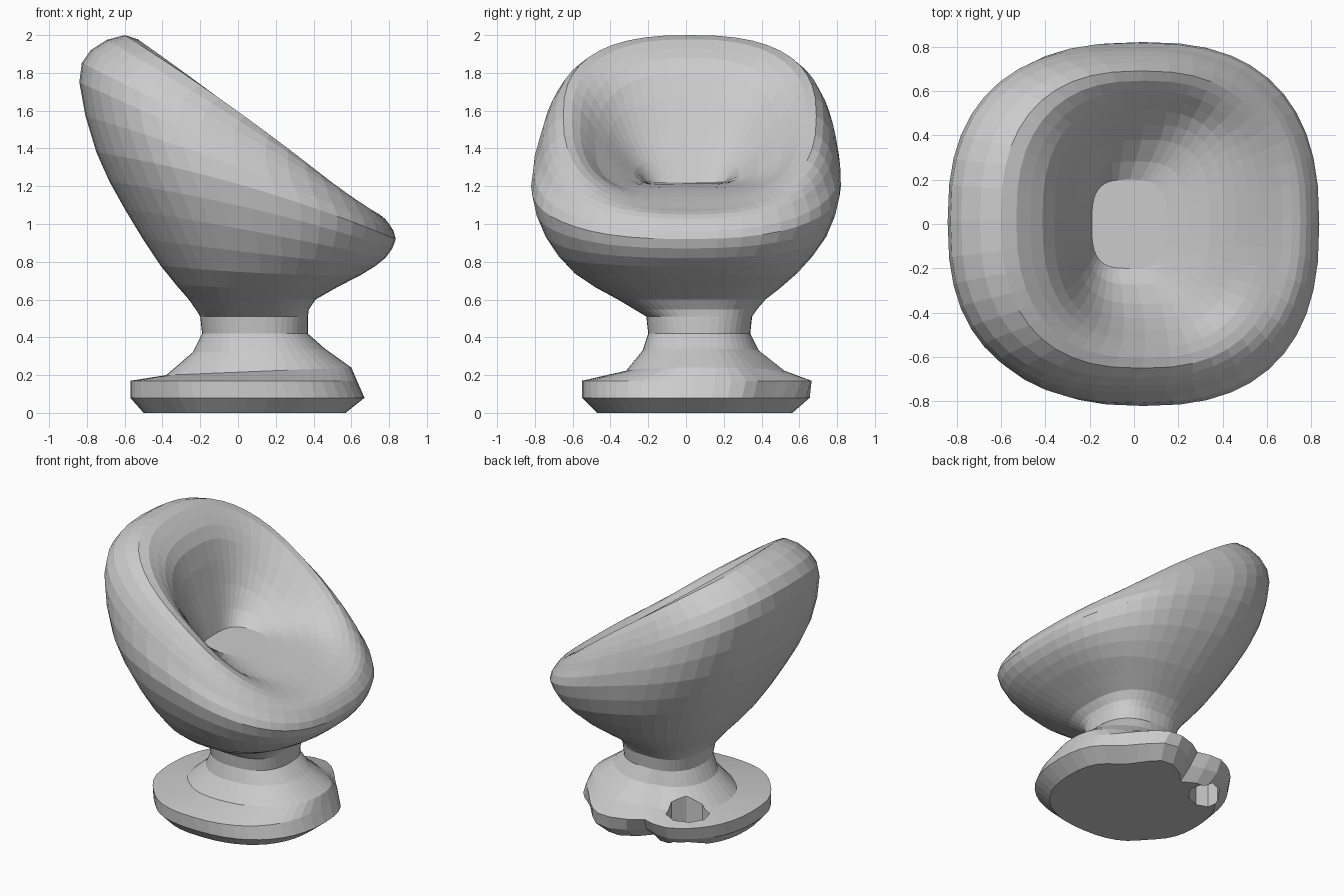
import bpy, bmesh, math

if "Cube" in bpy.data.objects:
    bpy.data.objects.remove(bpy.data.objects["Cube"])

SEG = 44


def ring(p):
    """Saddle-shaped superellipse: back x, front x, low y, high y, z back/side/front, exponent."""
    xb, xf, y0, y1, zb, zs, zf, n = p
    pts = []
    for i in range(SEG):
        t = 2 * math.pi * i / SEG
        c = math.copysign(abs(math.cos(t)) ** (2 / n), math.cos(t))
        s = math.copysign(abs(math.sin(t)) ** (2 / n), math.sin(t))
        x = (xb + xf) / 2 + (xf - xb) / 2 * c
        y = (y0 + y1) / 2 + (y1 - y0) / 2 * s
        z = zs + (zf - zb) / 2 * c + ((zf + zb) / 2 - zs) * c * c
        pts.append((x, y, z))
    return pts


def refine(rows):
    """Insert one Catmull-Rom row between each pair of rows."""
    out = []
    for i in range(len(rows) - 1):
        a, b = rows[max(i - 1, 0)], rows[i]
        c, d = rows[i + 1], rows[min(i + 2, len(rows) - 1)]
        out.append(b)
        out.append([(-p + 9 * q + 9 * r - s) / 16 for p, q, r, s in zip(a, b, c, d)])
    return out + [rows[-1]]


def loft(name, rows, shape=None):
    bm = bmesh.new()
    loops = []
    for row in rows:
        pts = ring(row)
        if shape:
            pts = [shape(p) for p in pts]
        loops.append([bm.verts.new(p) for p in pts])
    for a, b in zip(loops, loops[1:]):
        for i in range(SEG):
            j = (i + 1) % SEG
            bm.faces.new((a[i], a[j], b[j], b[i]))
    bm.faces.new(loops[0][::-1])
    bm.faces.new(loops[-1])
    bmesh.ops.recalc_face_normals(bm, faces=bm.faces)
    me = bpy.data.meshes.new(name)
    bm.to_mesh(me)
    bm.free()
    ob = bpy.data.objects.new(name, me)
    bpy.context.collection.objects.link(ob)
    return ob


def open_joint(ob):
    """Remove the flat cap hidden inside the neck."""
    bm = bmesh.new()
    bm.from_mesh(ob.data)
    caps = [f for f in bm.faces if abs(f.normal.z) > .99 and abs(f.calc_center_median().z - .505) < .02]
    bmesh.ops.delete(bm, geom=caps, context='FACES')
    bm.to_mesh(ob.data)
    bm.free()


# Pod seat: outer shell from the neck up, over the rim, down into the hollow
seat_rows = [
    (-.20, .37, -.21, .35, .51, .51, .51, 2.6),
    (-.26, .41, -.36, .42, .60, .60, .60, 2.5),
    (-.41, .65, -.59, .59, .78, .74, .73, 2.4),
    (-.60, .78, -.75, .75, 1.08, .96, .82, 2.4),
    (-.75, .835, -.82, .82, 1.38, 1.20, .92, 2.5),
    (-.84, .80, -.78, .80, 1.75, 1.38, 1.00, 2.5),
    (-.78, .75, -.73, .76, 1.92, 1.50, 1.05, 2.5),
    (-.60, .67, -.65, .69, 2.00, 1.57, 1.08, 2.5),
    (-.47, .57, -.56, .60, 1.93, 1.52, 1.12, 2.5),
    (-.36, .46, -.48, .51, 1.80, 1.42, 1.16, 2.7),
    (-.27, .34, -.36, .38, 1.50, 1.31, 1.19, 3.0),
    (-.19, .15, -.20, .20, 1.22, 1.22, 1.21, 3.2),
]
seat = loft("pod_seat", refine(seat_rows))
open_joint(seat)


# Pedestal: flared foot with an uneven lobe and notch on the far side
def lumpy(p):
    x, y, z = p
    w = max(0, 1 - z / .40)
    a = math.degrees(math.atan2(y - .05, x - .05))

    def bell(centre, width):
        return math.exp(-((a - centre) / width) ** 2)

    k = 1 + w * (.13 * bell(74, 12) - .10 * bell(42, 14) - .20 * bell(103, 9) - .05 * bell(-140, 14))
    return (.05 + (x - .05) * k, .05 + (y - .05) * k, z)


base_rows = [
    (-.50, .57, -.47, .52, 0, 0, 0, 2.3),
    (-.57, .67, -.55, .61, .08, .08, .08, 2.3),
    (-.57, .63, -.55, .64, .17, .17, .17, 2.3),
    (-.38, .60, -.32, .50, .20, .22, .24, 2.2),
    (-.24, .46, -.23, .38, .32, .33, .34, 2.2),
    (-.19, .37, -.20, .34, .42, .42, .42, 2.4),
    (-.20, .37, -.21, .35, .51, .51, .51, 2.6),
]
base = loft("pedestal", base_rows, lumpy)

# Opening through the foot
bpy.ops.mesh.primitive_cylinder_add(vertices=8, radius=.12, depth=1, location=(-.28, .38, -.1))
cutter = bpy.context.object
cutter.name = "foot_opening_cutter"
cutter.scale = (1.2, .85, 1)
cutter.rotation_euler.z = math.radians(40)
cutter.hide_render = True
mod = base.modifiers.new("opening", 'BOOLEAN')
mod.operation = 'DIFFERENCE'
mod.solver = 'EXACT'
mod.object = cutter
bpy.context.view_layer.objects.active = base
bpy.ops.object.modifier_apply(modifier=mod.name)
bpy.data.objects.remove(cutter)
open_joint(base)
